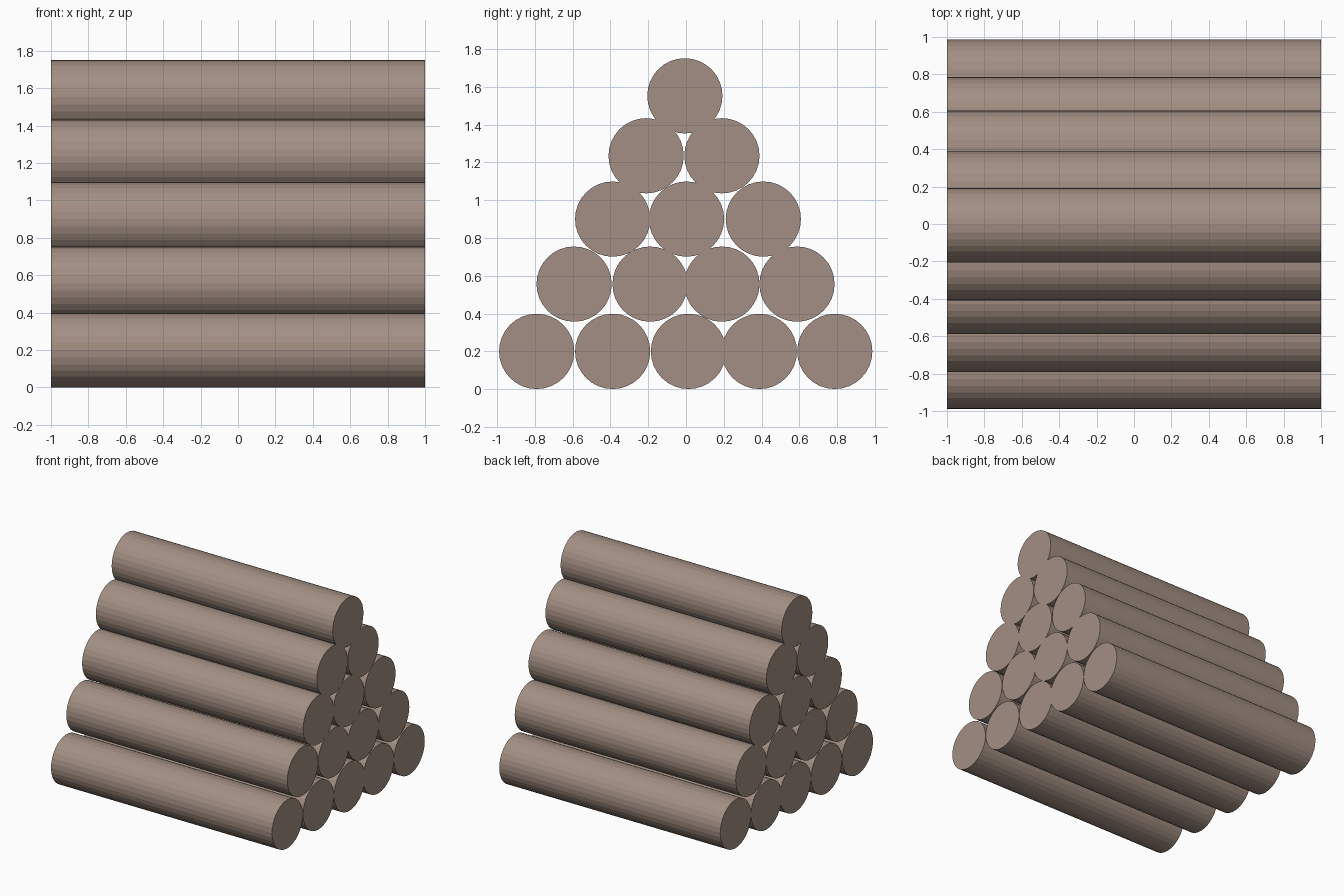
import bpy
import math

if "Cube" in bpy.data.objects:
    bpy.data.objects.remove(bpy.data.objects["Cube"])

RADIUS, LENGTH, SIDES = 0.199, 2.0, 32

bark = bpy.data.materials.new("grey brown wood")
bark.diffuse_color = (0.366, 0.275, 0.227, 1)
bark.use_nodes = True
bark.node_tree.nodes["Principled BSDF"].inputs["Base Color"].default_value = bark.diffuse_color

# Each row of the stack: height of the log centres, then their y positions
rows = [
    (0.20, [-0.79, -0.388, 0.013, 0.388, 0.787]),
    (0.556, [-0.592, -0.19, 0.19, 0.587]),
    (0.90, [-0.388, 0.003, 0.409]),
    (1.235, [-0.211, 0.19]),
    (1.552, [-0.006]),
]


def add_log(name, y, z):
    """One faceted log lying along x."""
    bpy.ops.mesh.primitive_cylinder_add(
        vertices=SIDES, radius=RADIUS, depth=LENGTH,
        location=(0, y, z), rotation=(0, math.pi / 2, 0))
    log = bpy.context.object
    log.name = name
    log.data.materials.append(bark)


# Pyramid of logs
for r, (z, ys) in enumerate(rows, 1):
    for i, y in enumerate(ys, 1):
        add_log(f"log_row{r}_{i}", y, z)
